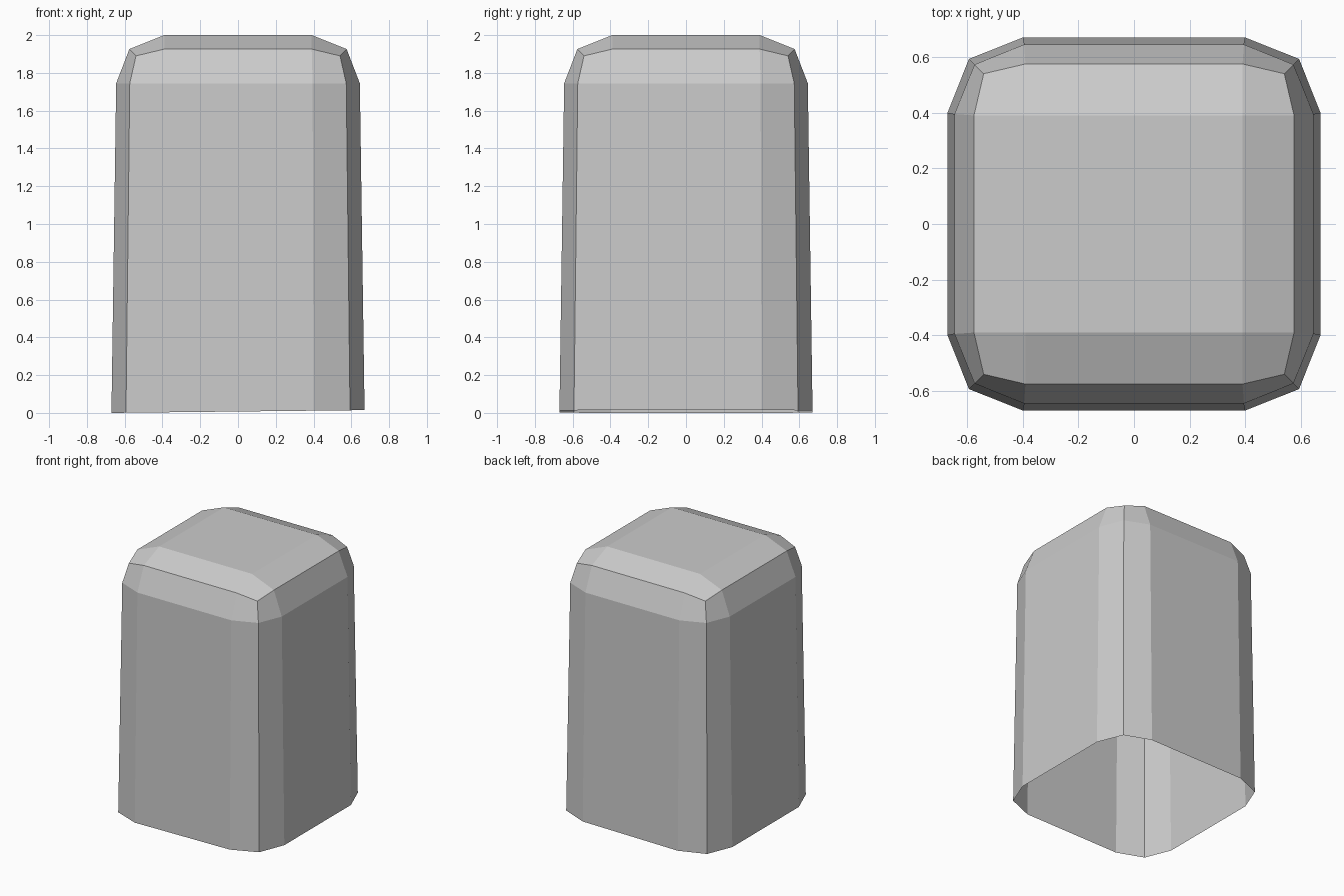
import bpy, bmesh

if "Cube" in bpy.data.objects:
    bpy.data.objects.remove(bpy.data.objects["Cube"])

# Rounded square ring: flat sides at half-width w, straight part s, corner point c
def ring(bm, w, s, c, z, zc=None, tilt=0.0):
    quarter = [(w, -s, z), (w, s, z), (c, c, z if zc is None else zc)]
    verts = []
    for k in range(4):
        for x, y, h in quarter:
            for _ in range(k):
                x, y = -y, x
            verts.append(bm.verts.new((x, y, h + tilt * (x + w))))
    return verts

bm = bmesh.new()

# Slightly tapered walls, open at the bottom with a faintly slanted rim
rings = [
    ring(bm, 0.67, 0.40, 0.593, 0.0, tilt=0.011),
    ring(bm, 0.645, 0.395, 0.573, 1.745),
    ring(bm, 0.575, 0.39, 0.54, 1.926, zc=1.89),
]
for a, b in zip(rings, rings[1:]):
    for i in range(12):
        j = (i + 1) % 12
        bm.faces.new((a[i], a[j], b[j], b[i]))

# Flat top panel, sloping borders and corner patches
t = 0.39
top = [bm.verts.new((x, y, 2.0)) for x, y in ((t, -t), (t, t), (-t, t), (-t, -t))]
bm.faces.new(top)
last = rings[-1]
for k in range(4):
    a, b, c, d = (last[(3 * k + n) % 12] for n in range(4))
    p, q = top[k], top[(k + 1) % 4]
    bm.faces.new((a, b, q, p))
    bm.faces.new((b, c, d, q))

bmesh.ops.recalc_face_normals(bm, faces=bm.faces[:])
mesh = bpy.data.meshes.new("rounded_cap")
bm.to_mesh(mesh)
bm.free()
obj = bpy.data.objects.new("rounded_cap", mesh)
bpy.context.collection.objects.link(obj)
